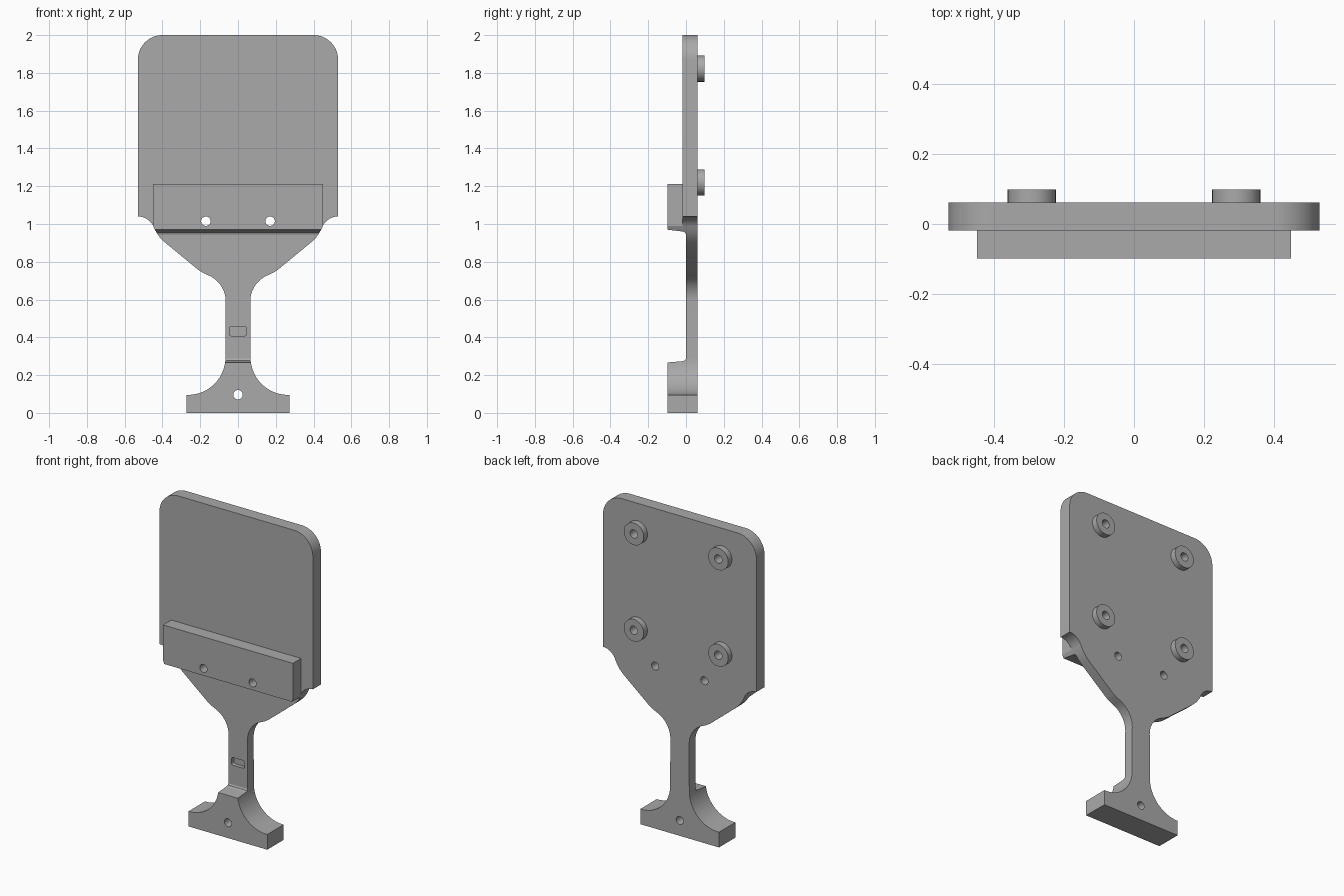
import bpy, bmesh
from math import cos, sin, radians, pi
from mathutils import Matrix, Vector

cube = bpy.data.objects.get("Cube")
if cube:
    bpy.data.objects.remove(cube)

grey = bpy.data.materials.new("plain grey")
grey.use_nodes = True
COLOUR = (0.4, 0.4, 0.4, 1)
grey.diffuse_color = COLOUR
grey.node_tree.nodes["Principled BSDF"].inputs["Base Color"].default_value = COLOUR

BACK, FRONT, FACE, NECK = 0.062, -0.099, -0.018, 0.0


def arc(cx, cz, r, start, end, n=14):
    angles = [radians(start + (end - start) * i / n) for i in range(n + 1)]
    return [(cx + r * cos(a), cz + r * sin(a)) for a in angles]


def finish(name, bm):
    bmesh.ops.recalc_face_normals(bm, faces=bm.faces)
    mesh = bpy.data.meshes.new(name)
    bm.to_mesh(mesh)
    bm.free()
    mesh.materials.append(grey)
    obj = bpy.data.objects.new(name, mesh)
    bpy.context.scene.collection.objects.link(obj)
    return obj


def prism(name, points, offset):
    """Extrude a closed loop of 3D points along an offset."""
    bm = bmesh.new()
    face = bm.faces.new([bm.verts.new(p) for p in points])
    new = bmesh.ops.extrude_face_region(bm, geom=[face])["geom"]
    moved = [v for v in new if isinstance(v, bmesh.types.BMVert)]
    bmesh.ops.translate(bm, verts=moved, vec=offset)
    return finish(name, bm)


def rod(name, x, z, r, y0, y1):
    bm = bmesh.new()
    place = Matrix.Translation((x, (y0 + y1) / 2, z)) @ Matrix.Rotation(pi / 2, 4, "X")
    bmesh.ops.create_cone(bm, cap_ends=True, segments=32, radius1=r, radius2=r,
                          depth=y1 - y0, matrix=place)
    return finish(name, bm)


def box(name, x0, x1, y0, y1, z0, z1):
    loop = [(x0, y0, z0), (x1, y0, z0), (x1, y0, z1), (x0, y0, z1)]
    return prism(name, loop, Vector((0, y1 - y0, 0)))


def combine(target, other, operation):
    mod = target.modifiers.new(operation.lower(), "BOOLEAN")
    mod.operation = operation
    mod.solver = "EXACT"
    mod.object = other
    bpy.context.view_layer.objects.active = target
    bpy.ops.object.modifier_apply(modifier=mod.name)
    bpy.data.objects.remove(other)


# Half outline: foot, neck, flared shoulder, rounded plate
half = [(0.272, 0), (0.272, 0.095)]
half += arc(0.266, 0.295, 0.2, 270, 180)
half += arc(0.215, 0.59, 0.15, 180, 115)
half += [(0.185, 0.741), (0.21, 0.757), (0.39, 0.905), (0.415, 0.93), (0.433, 0.957)]
half += arc(0.53, 0.95, 0.09, 160, 90)
half += arc(0.4, 1.87, 0.13, 0, 90)
outline = half + [(-x, z) for x, z in reversed(half)]
body = prism("paddle_body", [(x, FRONT, z) for x, z in outline],
             Vector((0, BACK - FRONT, 0)))

# Side profile: thick foot, thin neck, clamp block, plate
side = [(BACK, -0.1), (FRONT, -0.1), (FRONT, 0.267), (-0.015, 0.274)]
side += [(-0.005, 0.278), (NECK, 0.287), (NECK, 0.945), (-0.005, 0.955), (-0.015, 0.96)]
side += [(FRONT, 0.97), (FRONT, 1.212), (FACE, 1.212), (FACE, 2.1), (BACK, 2.1)]
combine(body, prism("side_cutter", [(-1, y, z) for y, z in side], Vector((2, 0, 0))),
        "INTERSECT")

# Trim the clamp block narrower than the plate
for s in (-1, 1):
    x0, x1 = sorted((s * 0.449, s * 0.7))
    combine(body, box("trim_cutter", x0, x1, -0.3, FACE, 0.9, 1.4), "DIFFERENCE")

# Round mounting bosses on the back, with blind holes
spots = [(x, z) for x in (-0.292, 0.292) for z in (1.22, 1.822)]
for x, z in spots:
    combine(body, rod("boss", x, z, 0.069, BACK - 0.02, 0.099), "UNION")
for x, z in spots:
    combine(body, rod("boss_hole", x, z, 0.026, 0.035, 0.2), "DIFFERENCE")

# Through holes in block and foot
for x, z in ((-0.17, 1.015), (0.17, 1.015), (0, 0.096)):
    combine(body, rod("through_hole", x, z, 0.025, -0.3, 0.3), "DIFFERENCE")

# Shallow rounded slot on the neck
slot = []
for cx, cz, a in ((0.035, 0.446, 0), (-0.035, 0.446, 90), (-0.035, 0.418, 180), (0.035, 0.418, 270)):
    slot += arc(cx, cz, 0.01, a, a + 90, 4)
combine(body, prism("slot_cutter", [(x, -0.1, z) for x, z in slot], Vector((0, 0.125, 0))),
        "DIFFERENCE")

# Smooth the curves, keep edges crisp
bpy.ops.object.select_all(action="DESELECT")
body.select_set(True)
bpy.context.view_layer.objects.active = body
bpy.ops.object.shade_smooth_by_angle(angle=radians(25))
